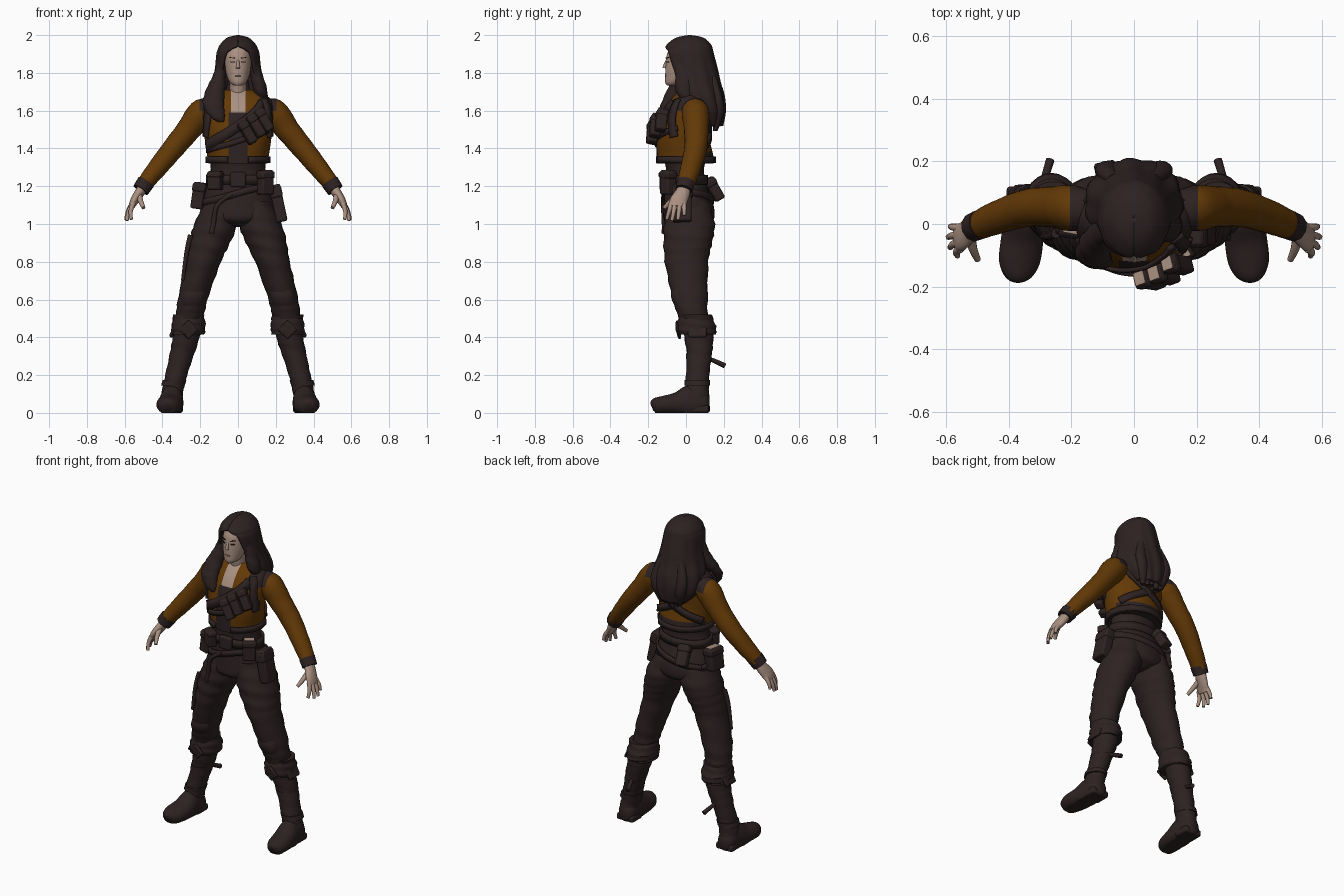
import bpy
import bmesh
import random
from math import sin, cos, pi, radians
from mathutils import Vector, Matrix, Euler

random.seed(4)
cube = bpy.data.objects.get("Cube")
if cube:
    bpy.data.objects.remove(cube)


def material(name, *rgb):
    mat = bpy.data.materials.new(name)
    mat.use_nodes = True
    mat.diffuse_color = (*rgb, 1)
    mat.node_tree.nodes["Principled BSDF"].inputs["Base Color"].default_value = (*rgb, 1)
    return mat


DARK = material("dark brown", .027, .016, .016)
ORANGE = material("burnt orange", .125, .041, .002)
SKIN = material("skin", .4, .28, .22)
LIP = material("muted lip", .3, .18, .14)
SIDES = (("left", 1), ("right", -1))


def finish(name, bm, mats, rule=None, cuts=()):
    for axis, value in cuts:
        normal = Vector([float(axis == a) for a in "xyz"])
        bmesh.ops.bisect_plane(bm, geom=bm.verts[:] + bm.edges[:] + bm.faces[:],
                               plane_co=normal * value, plane_no=normal)
    bmesh.ops.recalc_face_normals(bm, faces=bm.faces)
    mesh = bpy.data.meshes.new(name)
    for face in bm.faces:
        face.smooth = True
        if rule:
            face.material_index = rule(face.calc_center_median())
    bm.to_mesh(mesh)
    bm.free()
    mesh.set_sharp_from_angle(angle=radians(50))
    for mat in mats:
        mesh.materials.append(mat)
    obj = bpy.data.objects.new(name, mesh)
    bpy.context.scene.collection.objects.link(obj)
    return obj


def smooth(keys, steps):
    """Pass a soft curve through tuples of any length."""
    out, last = [], len(keys) - 1
    for i in range(last):
        quad = [keys[max(0, min(last, j))] for j in range(i - 1, i + 3)]
        for k in range(steps):
            t = k / steps
            out.append(tuple(
                q + .5 * t * (r - p + t * (2 * p - 5 * q + 4 * r - s + t * (3 * (q - r) + s - p)))
                for p, q, r, s in zip(*quad)))
    return out + [tuple(keys[-1])]


def skin_rings(name, rings, mats, closed=True, rule=None, thickness=0, cuts=()):
    bm = bmesh.new()
    rows = [[bm.verts.new(p) for p in ring] for ring in rings]
    count = len(rows[0])
    for low, high in zip(rows, rows[1:]):
        for i in range(count if closed else count - 1):
            j = (i + 1) % count
            bm.faces.new((low[i], low[j], high[j], high[i]))
    if closed:
        bm.faces.new(rows[0])
        bm.faces.new(rows[-1])
    obj = finish(name, bm, mats, rule, cuts)
    if thickness:
        mod = obj.modifiers.new("thickness", "SOLIDIFY")
        mod.thickness, mod.offset = thickness, 0


def loft(name, keys, mats, side=1, aligned=False, sides=24, steps=5, fold=0, rule=None, cuts=()):
    """Join ellipses (x, y, z, rx, ry), level or square to their path."""
    keys = smooth([(k[0] * side, *k[1:]) for k in keys], steps)
    centres = [Vector(k[:3]) for k in keys]
    rings = []
    for i, (x, y, z, rx, ry) in enumerate(keys):
        turn = Matrix.Identity(3)
        if aligned:
            tangent = centres[min(i + 1, len(keys) - 1)] - centres[max(i - 1, 0)]
            turn = Vector((0, 0, -1)).rotation_difference(tangent).to_matrix()
        ring = []
        for j in range(sides):
            a = 2 * pi * j / sides
            swell = 1 + fold * sin(i * 1.9 + 2 * sin(a + i * .3))
            p = centres[i] + turn @ Vector((max(rx, .002) * sin(a), -max(ry, .002) * cos(a), 0)) * swell
            p.z = max(p.z, 0)
            ring.append(p)
        rings.append(ring)
    skin_rings(name, rings, mats, rule=rule, cuts=cuts)


def tube(name, points, radius, tip, mat=DARK, side=1):
    last = len(points) - 1
    keys = [(*p, *[radius + (tip - radius) * i / last] * 2) for i, p in enumerate(points)]
    loft(name, keys, [mat], side, True, 10, 4)


def box(name, place, size, turn=(0, 0, 0), mat=DARK, bevel=.01):
    bm = bmesh.new()
    bmesh.ops.create_cube(bm, size=1)
    angles = Euler([radians(t) for t in turn])
    bm.transform(Matrix.LocRotScale(Vector(place), angles, Vector(size)))
    obj = finish(name, bm, [mat])
    if bevel:
        mod = obj.modifiers.new("soft edges", "BEVEL")
        mod.width, mod.segments = bevel, 2


def pouch(name, place, size, turn=(0, 0, 0), pale=False):
    box(name, place, size, turn)
    up = Euler([radians(t) for t in turn]).to_matrix() @ Vector((0, 0, 1))
    w, d, h = size
    box(name + "_flap", Vector(place) + up * h * .3, (w * 1.1, d * 1.1, h * .3), turn)
    if pale:
        box(name + "_cap", Vector(place) + up * (h * .45 + .003), (w * .75, d * .75, .009), turn, SKIN, 0)


def wrap(name, body, path, width):
    """Lay a strap on a body of level ellipses, along (degrees from front, height)."""
    points, normals = [], []
    for angle, z in smooth(path, 8):
        for a, b in zip(body, body[1:]):
            if a[2] <= z <= b[2]:
                t = (z - a[2]) / (b[2] - a[2])
                _, cy, _, rx, ry = [p + (q - p) * t for p, q in zip(a, b)]
        s, c = sin(radians(angle)), cos(radians(angle))
        normal = Vector((s / rx, -c / ry, 0)).normalized()
        normals.append(normal)
        points.append(Vector((rx * s, cy - ry * c, z)) + normal * .006)
    rings = []
    for i, p in enumerate(points):
        along = points[min(i + 1, len(points) - 1)] - points[max(i - 1, 0)]
        across = along.cross(normals[i]).normalized() * width / 2
        rings.append([p - across, p + across])
    skin_rings(name, rings, [DARK], closed=False, thickness=.014)


# Jacket with open front, vest, hem and shoulder patches
def jacket_rule(c):
    if c.y < -.02 and c.z > 1.59 and -.036 < c.x < .04:
        return 2
    panel = c.y < -.02 and abs(c.x) < .05 and c.z < 1.59
    patch = c.z > 1.6 and abs(c.x) > .115
    return 0 if panel or patch or c.z < 1.36 or (c.y > .03 and c.z < 1.385) else 1


TORSO = [(0, -.005, 1.32, .155, .15), (0, -.005, 1.36, .163, .15), (0, -.015, 1.45, .176, .14),
         (0, -.005, 1.55, .186, .13), (0, .01, 1.62, .188, .115), (0, .025, 1.67, .165, .095),
         (0, .03, 1.71, .09, .06)]
loft("jacket", TORSO, [DARK, ORANGE, SKIN], sides=48, rule=jacket_rule,
     cuts=[("x", -.05), ("x", -.036), ("x", .04), ("x", .05), ("x", -.115), ("x", .115),
           ("y", .03), ("z", 1.36), ("z", 1.385), ("z", 1.59), ("z", 1.6)])
wrap("jacket_hem", TORSO, [(20, 1.34), (180, 1.34), (340, 1.34)], .035)

# Hips and waist
HIPS = [(0, .02, .985, .02, .07), (0, .015, 1.02, .165, .13), (0, .015, 1.09, .19, .133),
        (0, 0, 1.2, .165, .112), (0, -.005, 1.28, .145, .1), (0, -.005, 1.34, .148, .11)]
loft("hips", HIPS, [DARK], sides=32)
wrap("belt", HIPS, [(0, 1.235), (120, 1.235), (240, 1.235), (360, 1.235)], .05)
wrap("slanted_belt", HIPS, [(-120, 1.1), (-40, 1.13), (40, 1.19), (120, 1.16), (180, 1.13), (240, 1.1)], .035)
box("belt_buckle", (0, -.122, 1.235), (.085, .035, .08))

# Harness
wrap("chest_strap", TORSO, [(-70, 1.41), (-30, 1.46), (15, 1.55), (45, 1.64)], .055)
wrap("lower_chest_strap", TORSO, [(-70, 1.39), (-20, 1.42), (30, 1.47), (75, 1.51)], .03)
for label, s in SIDES:
    wrap(label + "_shoulder_strap", TORSO, [(70 * s, 1.46), (58 * s, 1.56), (52 * s, 1.66)], .045)
    wrap(label + "_back_strap", TORSO, [(125 * s, 1.66), (140 * s, 1.58), (185 * s, 1.47), (245 * s, 1.39)], .042)
for i, place in enumerate([(.05, -.178, 1.485), (.095, -.162, 1.52), (.138, -.13, 1.55)]):
    pouch("chest_pouch_%d" % i, place, (.05, .055, .13), (-14, -28, 20), True)

# Belt gear
pouch("left_front_pouch", (.145, -.095, 1.22), (.075, .06, .13), (0, 0, 35), True)
pouch("right_front_pouch", (-.12, -.105, 1.23), (.075, .05, .1), (0, 0, -30))
pouch("right_hip_pouch", (-.205, .01, 1.15), (.065, .1, .14), (0, 8, -10), True)
pouch("left_holster", (.213, -.02, 1.11), (.06, .1, .2), (0, -12, 0))
pouch("right_back_pouch", (-.085, .148, 1.185), (.07, .055, .13), (30, 0, 12))
tube("hanging_strap", [(-.03, -.118, 1.16), (-.11, -.12, 1.1), (-.13, -.115, 1.0), (-.14, -.115, .95)], .012, .014)
tube("thigh_tool", [(-.25, -.03, .94), (-.272, -.04, .85), (-.293, -.04, .7)], .016, .009)


# Sleeves, hands, legs and boots
def sleeve_rule(c):
    return 0 if abs(c.x) < .205 and c.z > 1.6 else 1


for label, s in SIDES:
    loft(label + "_sleeve", [(.14, .045, 1.615, .055, .06), (.195, .05, 1.585, .074, .073),
         (.265, .055, 1.495, .064, .065), (.347, .05, 1.395, .058, .06), (.44, .02, 1.28, .05, .053),
         (.5, -.005, 1.205, .042, .046)], [DARK, ORANGE], s, True, fold=.012, rule=sleeve_rule,
         cuts=[("x", .205 * s), ("z", 1.6)])
    tube(label + "_cuff", [(.487, 0, 1.222), (.515, -.012, 1.18)], .049, .046, side=s)
    loft(label + "_palm", [(.5, -.005, 1.2, .028, .032), (.525, -.02, 1.16, .026, .04),
         (.55, -.04, 1.12, .022, .046), (.565, -.045, 1.09, .016, .042)], [SKIN], s, True)
    for finger, base, tip in [("index", -.077, (.565, -.102, 1.025)), ("middle", -.056, (.588, -.075, 1.017)),
                              ("ring", -.033, (.594, -.042, 1.022)), ("little", -.012, (.587, -.008, 1.045))]:
        start = Vector((.555, base, 1.11))
        end = Vector(tip)
        middle = (start + end) / 2 + Vector((.008, 0, 0))
        tube(label + "_" + finger + "_finger", [start, middle, end], .0145, .009, SKIN, s)
    tube(label + "_thumb", [(.525, -.035, 1.155), (.515, -.08, 1.12), (.5, -.115, 1.085)], .018, .01, SKIN, s)

    loft(label + "_trouser", [(.09, .01, 1.12, .085, .11), (.118, .017, 1.0, .114, .135), (.15, .01, .9, .108, .128),
         (.182, .003, .8, .092, .115), (.235, .02, .62, .08, .095), (.255, .035, .52, .074, .08),
         (.275, .065, .42, .06, .07)], [DARK], s, fold=.03)
    loft(label + "_knee_pad", [(.218, -.02, .71, .05, .035), (.235, -.035, .62, .064, .045),
         (.25, -.01, .54, .05, .035)], [DARK], s)
    loft(label + "_boot_shaft", [(.266, .05, .52, .08, .085), (.275, .068, .4, .072, .077), (.3, .07, .3, .064, .066),
         (.332, .06, .18, .057, .062), (.35, .058, .09, .057, .065), (.352, .06, .03, .056, .06)], [DARK], s, fold=.03)
    loft(label + "_boot_cuff", [(.258, .05, .52, .078, .085), (.262, .055, .46, .09, .103),
         (.265, .058, .415, .087, .102)], [DARK], s, fold=.035)
    box(label + "_outer_flap", (.335 * s, .06, .45), (.02, .1, .11), (0, -25 * s, 0))
    box(label + "_front_flap", (.262 * s, -.04, .44), (.075, .018, .075), (12, 45, 0))
    for x, y, z in [(.3, .068, .3), (.34, .06, .16)]:
        loft(label + "_boot_strap", [(x - .004, y, z + .014, .063, .068), (x + .004, y, z - .014, .063, .068)], [DARK], s)
    loft(label + "_shoe", [(.35, .125, .05, .03, .04), (.35, .1, .05, .052, .065), (.352, .03, .055, .062, .095),
         (.358, -.05, .045, .068, .064), (.367, -.12, .04, .066, .05), (.372, -.165, .035, .046, .042),
         (.373, -.18, .03, .02, .02)], [DARK], s, True)
    box(label + "_heel", (.35 * s, .07, .02), (.115, .1, .04))
    tube(label + "_boot_blade", [(.3, .1, .295), (.285, .15, .275), (.268, .205, .25)], .01, .014, side=s)

# Head and face
loft("neck", [(0, .02, 1.62, .05, .055), (0, 0, 1.72, .044, .05), (0, -.01, 1.79, .045, .05)], [SKIN])
loft("head", [(0, -.075, 1.732, .02, .025), (0, -.055, 1.75, .044, .055), (0, -.03, 1.79, .061, .08),
     (0, -.02, 1.84, .069, .088), (0, -.01, 1.9, .07, .09), (0, 0, 1.95, .055, .07)], [SKIN], sides=32)
tube("nose", [(0, -.1, 1.87), (0, -.109, 1.845), (0, -.114, 1.825)], .006, .011, SKIN)
box("mouth", (0, -.108, 1.785), (.034, .008, .008), mat=LIP, bevel=.003)
for label, s in SIDES:
    box(label + "_eye", (.03 * s, -.097, 1.858), (.026, .008, .006), (0, 0, 28 * s), bevel=0)
    box(label + "_brow", (.031 * s, -.097, 1.88), (.03, .008, .004), (0, -6 * s, 28 * s), bevel=0)

# Hair shell open at the face, with loose locks
shell = []
for z, cy, rx, ry, gap in smooth([(1.994, .02, .001, .001, 0), (1.98, .02, .055, .07, 0), (1.945, .015, .09, .112, 0),
                                  (1.922, .015, .1, .12, 24), (1.9, .015, .107, .125, 36), (1.82, .03, .115, .13, 46),
                                  (1.75, .04, .13, .135, 54), (1.68, .06, .148, .135, 72), (1.6, .09, .14, .112, 95),
                                  (1.52, .1, .09, .088, 112)], 4):
    ring = []
    for j in range(61):
        a = radians(gap + (360 - 2 * gap) * j / 60)
        wave = 1 + .08 * (2 - z) * sin(11 * a + 6 * z)
        ring.append((rx * wave * sin(a), cy - ry * wave * cos(a), z))
    shell.append(ring)
skin_rings("hair", shell, [DARK], closed=False, thickness=.014)
loft("right_front_lock", [(-.085, -.015, 1.86, .02, .04), (-.1, -.025, 1.78, .036, .045), (-.122, -.06, 1.7, .052, .045),
     (-.13, -.1, 1.63, .055, .035), (-.11, -.12, 1.57, .04, .025), (-.09, -.125, 1.54, .015, .012)], [DARK], fold=.04)
loft("left_front_lock", [(.085, -.015, 1.86, .02, .04), (.1, -.01, 1.78, .034, .045), (.118, -.01, 1.71, .036, .045),
     (.125, .01, 1.65, .025, .03)], [DARK], fold=.04)
for i in range(5):
    x = (i - 2) * .04
    drop = random.uniform(1.49, 1.54)
    loft("back_lock_%d" % i, [(x * .8, .14, 1.78, .02, .02), (x * 1.1, .168, 1.67, .034, .026),
         (x, .175, 1.59, .034, .026), (x * .8, .155, drop, .012, .012)], [DARK])
